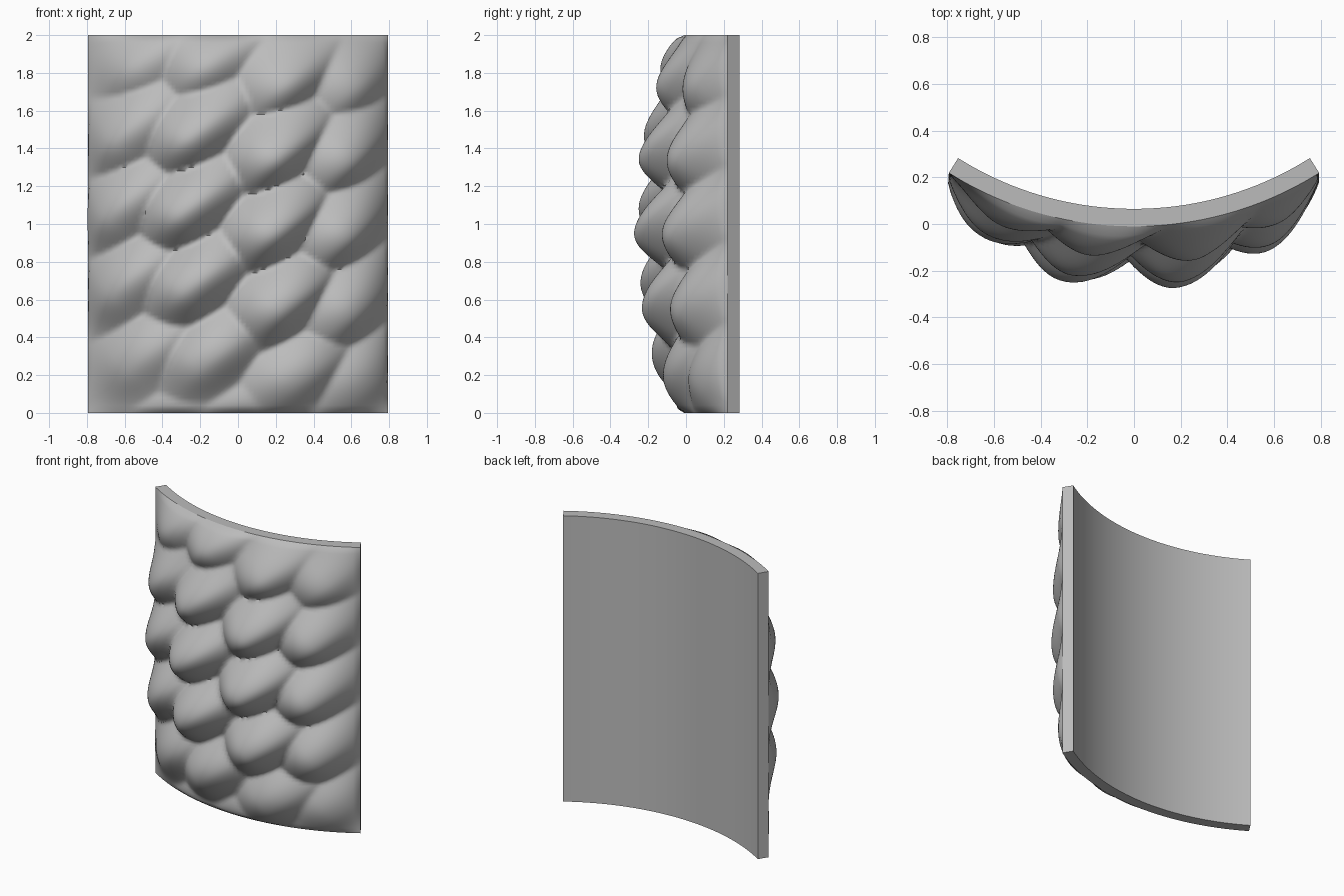
import bpy
import bmesh
from math import sin, cos, pi, radians, hypot

cube = bpy.data.objects.get("Cube")
if cube:
    bpy.data.objects.remove(cube)

grey = bpy.data.materials.new("stone grey")
grey.use_nodes = True
COLOUR = (0.5, 0.5, 0.5, 1)
grey.diffuse_color = COLOUR
grey.node_tree.nodes["Principled BSDF"].inputs["Base Color"].default_value = COLOUR

# Curved panel: concentric arcs around a vertical axis behind it
AXIS_Y, INNER, OUTER = 1.48, 1.415, 1.49
HALF, HEIGHT = radians(32.2), 2.0
COLS, ROWS = 80, 100


def on_arc(radius, u, z):
    a = u * HALF
    return (radius * sin(a), AXIS_Y - radius * cos(a), z)


def finish(name, bm, angle):
    mesh = bpy.data.meshes.new(name)
    bm.to_mesh(mesh)
    bm.free()
    mesh.materials.append(grey)
    obj = bpy.data.objects.new(name, mesh)
    bpy.context.collection.objects.link(obj)
    bpy.ops.object.select_all(action='DESELECT')
    obj.select_set(True)
    bpy.context.view_layer.objects.active = obj
    bpy.ops.object.shade_smooth_by_angle(angle=radians(angle))


# Slanted overlapping scales: column x and lowest centre z;
# each column bows to the left at mid height
SLANT = radians(42)
COLUMNS = [(-0.5, 0.22), (-0.13, 0.23), (0.3, 0.13), (0.68, 0.13)]
SCALES = [(x - 0.14 * sin(pi * (z + 0.41 * row) / HEIGHT), z + 0.41 * row)
          for x, z in COLUMNS for row in range(-1, 6)]


def scale_height(x, z):
    best = 0
    for cx, cz in SCALES:
        dx, dz = x - cx, z - cz
        along = dx * cos(SLANT) + dz * sin(SLANT)
        across = dz * cos(SLANT) - dx * sin(SLANT)
        # Long soft tail up the slope, blunt steep tip below
        along /= 0.62 if along > 0 else 0.4
        across /= 0.36 if across > 0 else 0.26
        best = max(best, cos(pi / 2 * min(1, hypot(along, across))) ** 2)
    return best


# Scaled front: swells in the middle and meets the plate at every edge
bm = bmesh.new()
bmesh.ops.create_grid(bm, x_segments=COLS, y_segments=ROWS, size=1)
for v in bm.verts:
    u, z = v.co.x, v.co.y + 1
    swell = max(0, cos(pi * u / 2) * sin(pi * z / HEIGHT)) ** 0.5
    x = OUTER * sin(u * HALF)
    v.co = on_arc(OUTER + 0.28 * swell * scale_height(x, z), u, z)
finish("scaled_front", bm, 60)

# Smooth backing plate
bm = bmesh.new()
loop = [on_arc(OUTER, -1 + 2 * i / COLS, 0) for i in range(COLS + 1)]
loop += [on_arc(INNER, 1 - 2 * i / COLS, 0) for i in range(COLS + 1)]
base = bm.faces.new([bm.verts.new(p) for p in loop])
extruded = bmesh.ops.extrude_face_region(bm, geom=[base], use_keep_orig=True)
for v in extruded["geom"]:
    if isinstance(v, bmesh.types.BMVert):
        v.co.z += HEIGHT
bmesh.ops.recalc_face_normals(bm, faces=bm.faces)
finish("backing_plate", bm, 30)
